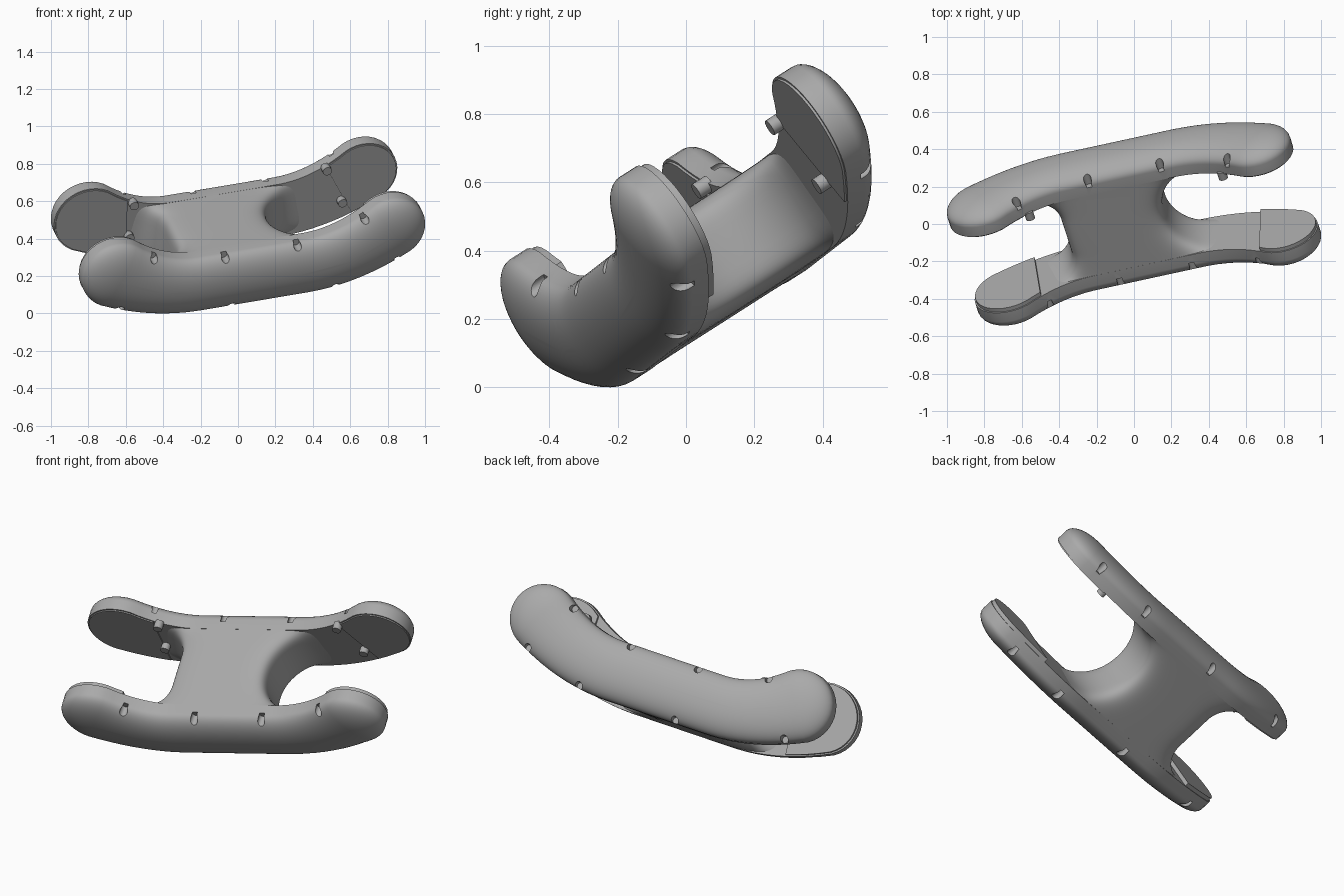
import bpy, bmesh, math
from mathutils import Matrix, Vector

cube = bpy.data.objects.get("Cube")
if cube:
    bpy.data.objects.remove(cube, do_unlink=True)

# One plain grey
grey = bpy.data.materials.new("plain_grey")
grey.use_nodes = True
grey.diffuse_color = (0.4, 0.4, 0.4, 1)
grey.node_tree.nodes["Principled BSDF"].inputs["Base Color"].default_value = (0.4, 0.4, 0.4, 1)

# Tilted frame of the part: long axis, across axis, up axis
long_axis = Vector((0.968, 0.21, 0.163)).normalized()
across = Vector((-0.28, 0.81, 0.517))
across = (across - long_axis * across.dot(long_axis)).normalized()
up = long_axis.cross(across)
frame = Matrix((long_axis, across, up)).transposed().to_4x4()

END = 0.76       # centre of each rounded plate end
INNER = 0.25     # inner face of the plates
RIM = 0.31       # where the dome starts
DOME = 0.083     # height of the dome
parts = []


def spine(u):
    """Point, normal and half height of the curved plate at u."""
    start, rise, swell = (0.28, 0.146, 0.02) if u > 0 else (0.31, 0.14, 0.032)
    s = max(0, abs(u) - start) / (END - start)
    slope = math.copysign(2 * rise * s / (END - start), u)
    point = Vector((u, -0.111 + rise * s * s))
    return point, Vector((-slope, 1)).normalized(), 0.166 + swell * s * s


def ring(f):
    """Plate outline, shrunk towards its spine by f."""
    pts = []
    us = [END * (-1 + 2 * i / 32) for i in range(33)]
    for sign, row in ((1, us), (-1, us[::-1])):
        for u in row:
            p, n, h = spine(u)
            pts.append(p + n * (sign * h * f))
        p, n, h = spine(row[-1])
        for i in range(1, 18):
            a = -math.pi * i / 18
            d = Matrix.Rotation(a, 2) @ (n * sign)
            pts.append(p + d * (h * f))
    return pts


def finish(name, bm):
    bmesh.ops.recalc_face_normals(bm, faces=bm.faces)
    mesh = bpy.data.meshes.new(name)
    bm.to_mesh(mesh)
    bm.free()
    mesh.materials.append(grey)
    ob = bpy.data.objects.new(name, mesh)
    bpy.context.collection.objects.link(ob)
    return ob


def loft(name, sections):
    """Closed skin over (v, outline) sections."""
    bm = bmesh.new()
    rows = [[bm.verts.new((p[0], v, p[1])) for p in pts] for v, pts in sections]
    n = len(rows[0])
    for a, b in zip(rows, rows[1:]):
        for i in range(n):
            j = (i + 1) % n
            bm.faces.new((a[i], a[j], b[j], b[i]))
    bm.faces.new(rows[0])
    bm.faces.new(rows[-1])
    return finish(name, bm)


def pegs(name, spots, radius, v0, v1):
    """Short cylinders running across the part."""
    bm = bmesh.new()
    for u, w in spots:
        m = Matrix.Translation((u, (v0 + v1) / 2, w)) @ Matrix.Rotation(math.pi / 2, 4, 'X')
        bmesh.ops.create_cone(bm, cap_ends=True, segments=16, radius1=radius,
                              radius2=radius, depth=abs(v1 - v0), matrix=m)
    return finish(name, bm)


# Screw sockets close to the plate rim
sockets = []
for sign, row in ((1, (-0.63, -0.17, 0.23, 0.68)), (-1, (-0.68, -0.14, 0.41, 0.7))):
    for u in row:
        p, n, h = spine(u)
        sockets.append(p + n * (sign * h * 0.91))

# Per plate: side, depth of its pads, and the cut line (u, slope) of each pad
plates = {
    "front": (-1, 0.228, ((-1, 0.57, 0), (1, 0.6, 0))),
    "back": (1, 0.243, ((-1, 0.54, 0), (1, 0.58, 0.5))),
}
for label, (side, pad_v, pads) in plates.items():
    # Domed side plate
    sections = [(side * INNER, ring(1)), (side * RIM, ring(1))]
    for i in range(1, 13):
        f = math.cos(math.pi / 2 * i / 12.4)
        sections.append((side * (RIM + DOME * (1 - f ** 2.1) ** 0.5), ring(f)))
    plate = loft(label + "_plate", sections)
    cutter = pegs("socket_cutter", sockets, 0.021, side * (RIM - 0.01), side * 0.5)
    cutter.hide_render = True
    mod = plate.modifiers.new("sockets", 'BOOLEAN')
    mod.operation = 'DIFFERENCE'
    mod.solver = 'EXACT'
    mod.object = cutter
    bpy.context.view_layer.objects.active = plate
    bpy.ops.object.modifier_apply(modifier=mod.name)
    bpy.data.objects.remove(cutter, do_unlink=True)
    parts.append(plate)

    # Raised pads on the inner faces of both ends
    for end, cut, slope in pads:
        pts = [p for p in ring(0.96) if end * p.x > cut - slope * p.y]
        if end < 0:   # start the outline at the cut line
            k = max(range(len(pts)), key=lambda i: (pts[i] - pts[i - 1]).length)
            pts = pts[k:] + pts[:k]
        word = "left" if end > 0 else "right"
        parts.append(loft(f"{label}_{word}_pad", [(side * pad_v, pts), (side * 0.26, pts)]))

# Small studs beside the back pads
studs = [(-0.52, 0.095), (-0.55, -0.105), (0.55, 0.11), (0.63, -0.11)]
parts.append(pegs("studs", studs, 0.025, 0.212, 0.26))


# Bridge block with fillets running into the plates
def fillet(v, radius):
    d = min(1, max(0, (abs(v) - INNER + radius) / radius))
    return radius * (1 - math.sqrt(1 - d * d))


sections = []
for i in range(41):
    v = (INNER + 0.01) * math.sin(math.pi / 2 * (-1 + i / 20))
    lo, hi = -0.395 - fillet(v, 0.15), 0.16 + fillet(v, 0.245)
    pts = []
    for k in range(64):
        a = 2 * math.pi * (k + 0.5) / 64
        c, s = math.cos(a), math.sin(a)
        x = math.copysign(abs(c) ** 0.35, c)
        p, n, h = spine((lo + hi) / 2 + x * (hi - lo) / 2)
        pts.append(p + n * (h * 0.998 * math.copysign(abs(s) ** 0.35, s)))
    sections.append((v, pts))
parts.append(loft("bridge", sections))

# Tilt into place, then centre and set on the ground
for ob in parts:
    ob.data.transform(frame)
cos = [v.co for ob in parts for v in ob.data.vertices]
low = Vector([min(c[i] for c in cos) for i in range(3)])
high = Vector([max(c[i] for c in cos) for i in range(3)])
mid = (low + high) / 2
for ob in parts:
    ob.data.transform(Matrix.Translation((-mid.x, -mid.y, -low.z)))
    bpy.ops.object.select_all(action='DESELECT')
    ob.select_set(True)
    bpy.context.view_layer.objects.active = ob
    bpy.ops.object.shade_smooth_by_angle(angle=math.radians(35))
